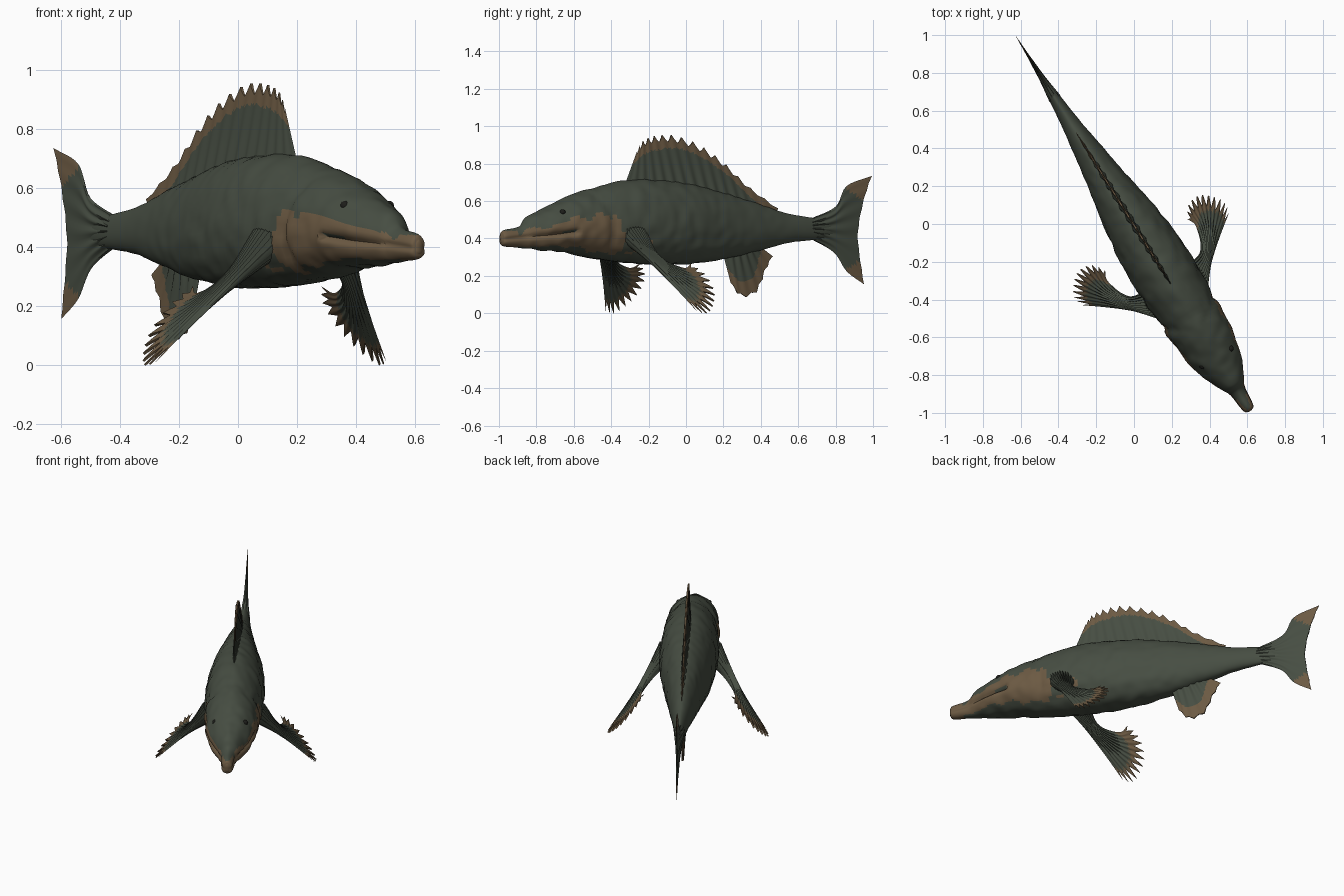
import bpy, bmesh, math
from mathutils import Vector, noise

cube = bpy.data.objects.get("Cube")
if cube:
    bpy.data.objects.remove(cube)

# Swimming frame: s runs nose to tail, u to the fish's left, z up
NOSE = Vector((0.615, -0.99, 0))
ALONG = Vector((-0.53, 0.848, 0))
SIDE = Vector((0.848, 0.53, 0))


def world(s, u, z):
    return NOSE + ALONG * s + SIDE * u + Vector((0, 0, z))


def material(name, colour):
    m = bpy.data.materials.new(name)
    m.use_nodes = True
    m.diffuse_color = (*colour, 1)
    shader = m.node_tree.nodes["Principled BSDF"]
    shader.inputs["Base Color"].default_value = (*colour, 1)
    shader.inputs["Roughness"].default_value = 0.8
    return m


GREEN = material("dark_olive_skin", (0.062, 0.075, 0.055))
BROWN = material("tan_brown", (0.15, 0.102, 0.056))
BLACK = material("eye_black", (0.012, 0.012, 0.01))


def spline(points, t):
    """Smooth curve through the points, t from 0 to 1."""
    pts = [Vector(p) for p in points]
    if len(pts) == 2:
        return pts[0].lerp(pts[1], t)
    x = min(max(t, 0), 1) * (len(pts) - 1)
    i = min(int(x), len(pts) - 2)
    f = x - i
    b, c = pts[i], pts[i + 1]
    a = pts[i - 1] if i else b * 2 - c
    d = pts[i + 2] if i + 2 < len(pts) else c * 2 - b
    return (b * 2 + (c - a) * f + (a * 2 - b * 5 + c * 4 - d) * f**2
            + (b * 3 - a - c * 3 + d) * f**3) / 2


def loft(name, rings, brown, place=world, angle=50):
    """Skin closed rings of (s, u, z); brown(ring, point, centre, normal) picks colour."""
    bm = bmesh.new()
    rows = [[bm.verts.new(p) for p in ring] for ring in rings]
    n = len(rows[0])
    owner = []
    for j in range(len(rows) - 1):
        for i in range(n):
            k = (i + 1) % n
            bm.faces.new((rows[j][i], rows[j][k], rows[j + 1][k], rows[j + 1][i]))
            owner.append((j, i))
    for j in (0, len(rows) - 1):                    # strip caps
        for i in range(n // 2):
            quad = [i, i + 1, n - i - 1, (n - i) % n]
            bm.faces.new([rows[j][q] for q in dict.fromkeys(quad)])
            owner.append((j, i))
    bmesh.ops.recalc_face_normals(bm, faces=bm.faces)
    bm.faces.ensure_lookup_table()
    for f, (j, i) in zip(bm.faces, owner):
        f.material_index = int(brown(j, i, f.calc_center_median(), f.normal))
    for v in bm.verts:
        v.co = place(*v.co)
    bmesh.ops.recalc_face_normals(bm, faces=bm.faces)
    mesh = bpy.data.meshes.new(name)
    bm.to_mesh(mesh)
    bm.free()
    mesh.materials.append(GREEN)
    mesh.materials.append(BROWN)
    ob = bpy.data.objects.new(name, mesh)
    bpy.context.collection.objects.link(ob)
    smooth(ob, angle)
    return ob


def smooth(ob, angle):
    bpy.ops.object.select_all(action="DESELECT")
    ob.select_set(True)
    bpy.context.view_layer.objects.active = ob
    bpy.ops.object.shade_smooth_by_angle(angle=math.radians(angle))


# Body: stations of (s, top, bottom, half width)
STATIONS = [(0, .42, .38, .012), (.02, .445, .358, .034), (.12, .465, .35, .045),
            (.17, .52, .345, .068), (.28, .565, .335, .118), (.42, .625, .325, .15),
            (.56, .665, .295, .155), (.8, .712, .27, .17), (1, .71, .26, .167),
            (1.2, .69, .265, .145), (1.4, .645, .29, .11), (1.6, .59, .33, .078),
            (1.8, .535, .375, .048), (2, .505, .395, .025), (2.1, .49, .41, .008)]


def bump(x, width):
    return math.exp(-(x / width) ** 2)


def body_point(j, i, count=150, sides=56):
    s, top, low, w = spline(STATIONS, j / count)
    a = math.tau * i / sides
    mid = low + (top - low) * 0.42
    c = -math.cos(a)
    z = mid + c * ((top - mid) if c > 0 else (mid - low))
    u = w * math.copysign(abs(math.sin(a)) ** (1.12 if c > 0 else 0.85), math.sin(a))
    pinch = 0
    if s < 0.4:                                      # mouth line
        pinch = 0.2 * bump(z - 0.395 - 0.1 * s, 0.011)
    gill = 0.62 - 2.2 * (z - 0.45) ** 2              # gill cover edge
    pinch += 0.07 * bump(s - gill, 0.018) - 0.05 * bump(s - gill + 0.06, 0.04)
    pinch -= 0.1 * bump(s - 0.3, 0.06) * bump(z - 0.57, 0.025)    # brow
    rough = 0.006 * noise.noise(Vector((s, u, z)) * 18) * min(1, w / 0.1)
    return (s, u * (1 - pinch + rough * 8), z + rough * c)


def cheek(j, i, p, n):
    s, z = p.x, p.z
    wobble = 0.03 * noise.noise(p * 14)
    if s < 0.09:
        return z < 0.44
    edge = min(0.41 + 0.24 * s, 0.515) + wobble
    patch = s < 0.68 - 4 * (z - 0.41) ** 2 + wobble and z < edge and n.z > -0.8
    spots = s < 0.86 and 0.32 < z < 0.41 and noise.noise(p * 22) > 0.18
    return patch or (s > 0.6 and spots)


loft("body", [[body_point(j, i) for i in range(56)] for j in range(151)], cheek)


# Fins: rows of outline points from root to tip, with lens-shaped thickness
def fin(name, rows, thick, teeth, depth, brown, place=world, ribs=0.3, steps=18):
    n = max(teeth * 6, 36)

    def at(t, v):
        return spline([spline(r, t) for r in rows], v)

    rings = []
    for j in range(steps + 1):
        v = j / steps
        front, back = [], []
        for i in range(n + 1):
            t = i / n
            notch = (1 - abs(2 * (t * teeth % 1) - 1)) ** 0.8
            s, z = at(t, v - depth * notch * max(0, (v - 0.6) / 0.4))
            rib = 1 + ribs * math.cos(math.tau * t * teeth)
            h = spline([(k, 0) for k in thick], v).x * rib * math.sin(math.pi * t) ** 0.5
            front.append((s, h, z))
            back.append((s, -h, z))
        rings.append(front + back[-2:0:-1])

    def rule(j, i, p, _):
        t = (i if i < n else 2 * n - i) / n
        return brown((at(t, 1) - Vector((p.x, p.z))).length, p)

    return loft(name, rings, rule, place)


fin("dorsal_fin",
    [[(.77, .66), (1, .67), (1.25, .63), (1.5, .57), (1.72, .53)],
     [(.86, .87), (.9, .925), (.98, .95), (1.1, .95), (1.25, .9), (1.4, .81),
      (1.56, .68), (1.75, .56)]],
    (.018, .009, .004), 15, .13, lambda d, p: d < .075)

fin("tail_fin",
    [[(1.95, .505), (1.95, .4)], [(2.11, .57), (2.07, .45), (2.1, .325)],
     [(2.18, .68), (2.17, .45), (2.18, .225)],
     [(2.34, .735), (2.3, .64), (2.265, .52), (2.25, .4), (2.272, .25), (2.29, .155)]],
    (.026, .014, .008, .003), 6, .01,
    lambda d, p: p.z > .64 - .6 * (p.x - 2.22) or p.z < .26 + .5 * (p.x - 2.22))

fin("anal_fin",
    [[(1.4, .32), (1.52, .34), (1.63, .36)],
     [(1.45, .16), (1.515, .09), (1.61, .11), (1.665, .22), (1.715, .305)]],
    (.02, .01, .004), 6, .07, lambda d, p: d < .085)

# Paired pectoral fins slope outward and down from the shoulder
for side, label in ((1, "left"), (-1, "right")):
    def slope(s, h, r, side=side):
        return world(s, side * (.15 + .624 * r + .782 * h), .4 - .782 * r + .624 * h)

    fin(label + "_pectoral_fin",
        [[(.66, -.03), (.83, -.03)], [(.76, .12), (.86, .13)],
         [(.86, .31), (.94, .28), (.98, .2)],
         [(.95, .5), (1.01, .51), (1.07, .45), (1.11, .36), (1.1, .25), (1.04, .17)]],
        (.05, .024, .01, .004), 11, .12, lambda d, p: d < .095, slope)

    # Eye set under the brow
    bpy.ops.mesh.primitive_uv_sphere_add(segments=20, ring_count=12, radius=.016,
                                         location=world(.335, side * .088, .54))
    eye = bpy.context.object
    eye.name = label + "_eye"
    eye.data.materials.append(BLACK)
    smooth(eye, 60)
